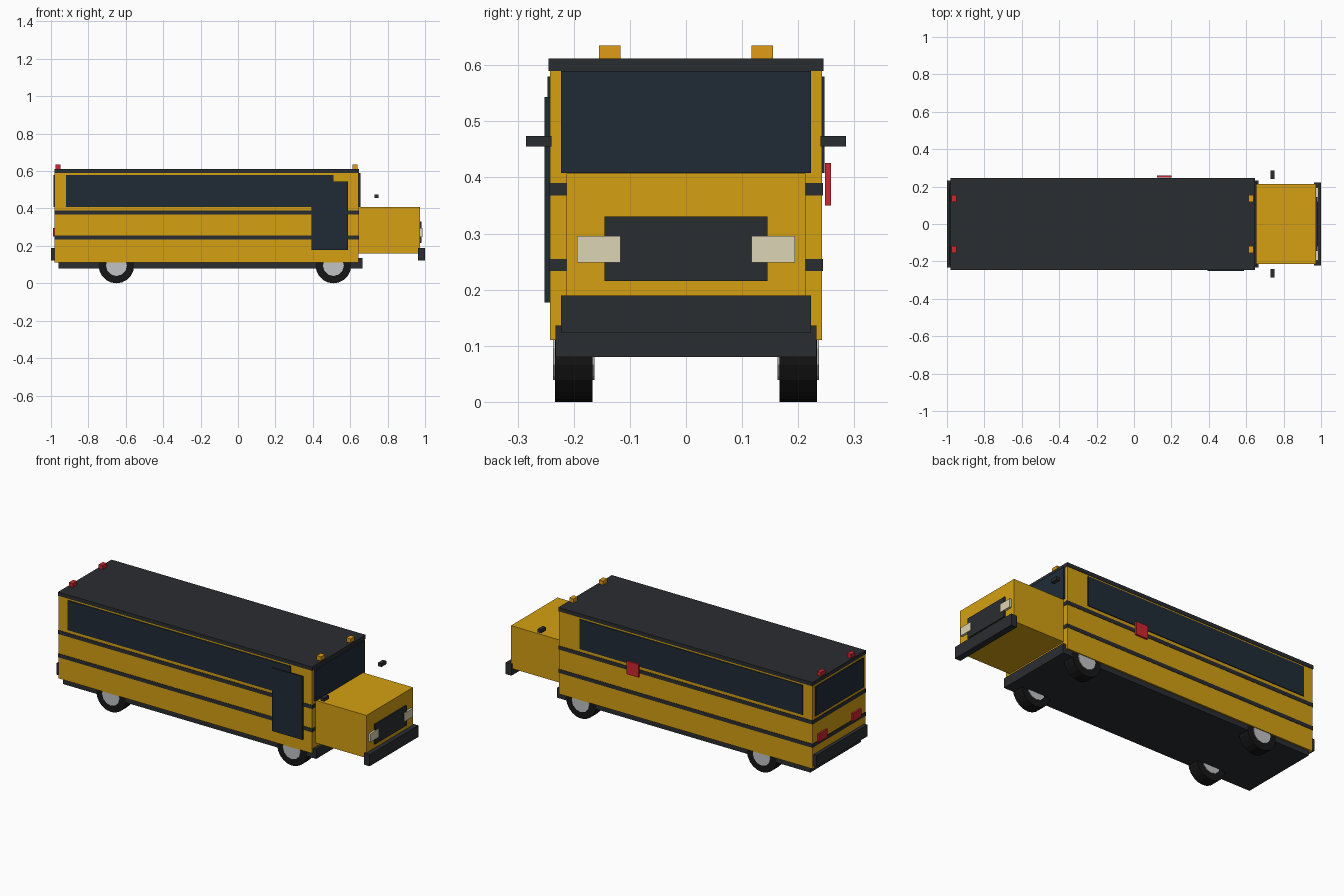
import bpy, bmesh
from math import radians
from mathutils import Matrix, Vector

if "Cube" in bpy.data.objects:
    bpy.data.objects.remove(bpy.data.objects["Cube"])


def material(name, r, g, b):
    m = bpy.data.materials.new(name)
    m.diffuse_color = (r, g, b, 1)
    m.use_nodes = True
    m.node_tree.nodes["Principled BSDF"].inputs["Base Color"].default_value = m.diffuse_color
    return m


YELLOW = material("yellow_paint", 0.66, 0.35, 0.006)
AMBER = material("amber_lamp", 0.75, 0.33, 0.008)
DARK = material("dark_trim", 0.023, 0.026, 0.030)
GLASS = material("dark_glass", 0.014, 0.024, 0.037)
RED = material("red_lamp", 0.62, 0.02, 0.03)
CREAM = material("cream_lamp", 0.72, 0.66, 0.46)
RUBBER = material("rubber", 0.008, 0.008, 0.008)
METAL = material("hub_metal", 0.53, 0.54, 0.56)


def finish(name, bm, mat):
    me = bpy.data.meshes.new(name)
    bm.to_mesh(me)
    bm.free()
    me.materials.append(mat)
    ob = bpy.data.objects.new(name, me)
    bpy.context.collection.objects.link(ob)
    return ob


def box(name, x, y, z, mat):
    """Box from (min, max) ranges."""
    bm = bmesh.new()
    lo, hi = Vector((x[0], y[0], z[0])), Vector((x[1], y[1], z[1]))
    bmesh.ops.create_cube(bm, size=1, matrix=Matrix.Translation((lo + hi) / 2)
                          @ Matrix.Diagonal((*(hi - lo), 1)))
    return finish(name, bm, mat)


def pair(name, x, y, z, mat):
    """Two boxes mirrored across the centre line."""
    box(name + "_left", x, y, z, mat)
    box(name + "_right", x, (-y[1], -y[0]), z, mat)


def disc(name, x, y, z, radius, width, sides, mat):
    """Cylinder with its axle along y."""
    bm = bmesh.new()
    bmesh.ops.create_cone(bm, cap_ends=True, segments=sides, radius1=radius,
                          radius2=radius, depth=width,
                          matrix=Matrix.Translation((x, y, z))
                          @ Matrix.Rotation(radians(90), 4, 'X'))
    return finish(name, bm, mat)


def wide(h):
    return (-h, h)


# Main shell
box("chassis", (-0.96, 0.665), wide(0.233), (0.08, 0.136), DARK)
box("body", (-0.98, 0.645), wide(0.242), (0.11, 0.592), YELLOW)
box("roof", (-0.982, 0.647), wide(0.245), (0.59, 0.612), DARK)
box("hood", (0.63, 0.973), wide(0.213), (0.16, 0.407), YELLOW)

# Stripes wrapping the body
for name, z in (("lower_stripe", 0.244), ("upper_stripe", 0.379)):
    box(name, (-0.982, 0.647), wide(0.244), (z - 0.011, z + 0.011), DARK)

# Glazing and door
pair("side_window", (-0.92, 0.51), (0.238, 0.247), (0.408, 0.58), GLASS)
box("windshield", (0.64, 0.655), wide(0.223), (0.408, 0.59), GLASS)
box("rear_window", (-0.986, -0.975), wide(0.22), (0.408, 0.578), GLASS)
box("door", (0.393, 0.588), (-0.252, -0.238), (0.177, 0.543), GLASS)

# Bumpers, grille and lamps
box("front_bumper", (0.963, 1.0), wide(0.223), (0.123, 0.19), DARK)
box("rear_bumper", (-1.0, -0.975), wide(0.233), (0.123, 0.19), DARK)
box("grille", (0.968, 0.981), wide(0.145), (0.215, 0.33), DARK)
pair("headlight", (0.968, 0.986), (0.117, 0.194), (0.248, 0.296), CREAM)
pair("tail_light", (-0.99, -0.975), (0.117, 0.194), (0.25, 0.296), RED)
pair("front_roof_light", (0.613, 0.64), (0.117, 0.155), (0.61, 0.635), AMBER)
pair("rear_roof_light", (-0.975, -0.95), (0.117, 0.155), (0.61, 0.635), RED)

# Mirrors and swing-out stop panel
pair("mirror", (0.729, 0.752), (0.24, 0.285), (0.455, 0.474), DARK)
box("stop_panel", (0.124, 0.2), (0.248, 0.258), (0.35, 0.426), RED)

# Wheels
for end, x in (("rear", -0.65), ("front", 0.51)):
    for side, s in (("left", 1), ("right", -1)):
        disc(f"{end}_{side}_tyre", x, 0.2 * s, 0.095, 0.095, 0.067, 20, RUBBER)
        disc(f"{end}_{side}_hub", x, 0.2 * s, 0.095, 0.056, 0.074, 12, METAL)
